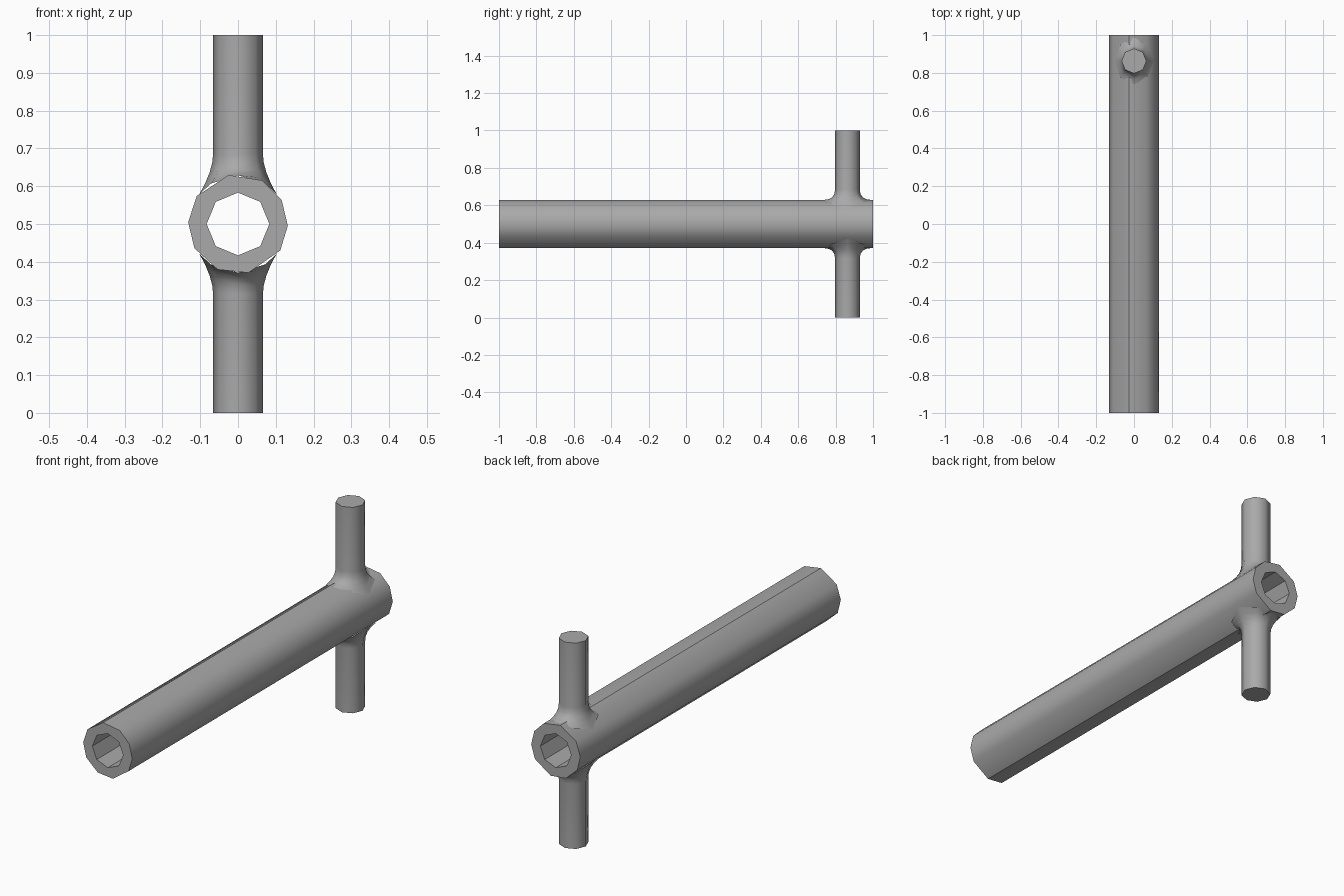
import bpy, bmesh
from math import radians, cos, sin, sqrt, pi

cube = bpy.data.objects.get("Cube")
if cube:
    bpy.data.objects.remove(cube, do_unlink=True)

steel = bpy.data.materials.new("plain grey")
steel.use_nodes = True
GREY = (0.4, 0.4, 0.4, 1)
steel.diffuse_color = GREY
steel.node_tree.nodes["Principled BSDF"].inputs["Base Color"].default_value = GREY

MID = 0.5          # height of the tube axis
TUBE_R = 0.132
BORE_R = 0.083
BAR_R = 0.066
BAR_Y = 0.863


def finish(bm, name, angle):
    bmesh.ops.recalc_face_normals(bm, faces=bm.faces)
    mesh = bpy.data.meshes.new(name)
    bm.to_mesh(mesh)
    bm.free()
    mesh.materials.append(steel)
    obj = bpy.data.objects.new(name, mesh)
    bpy.context.collection.objects.link(obj)
    bpy.ops.object.select_all(action='DESELECT')
    obj.select_set(True)
    bpy.context.view_layer.objects.active = obj
    bpy.ops.object.shade_smooth_by_angle(angle=radians(angle))
    return obj


def bridge(bm, a, b):
    for i in range(len(a)):
        j = (i + 1) % len(a)
        bm.faces.new((a[i], a[j], b[j], b[i]))


def prism(name, angles, radius, y0, y1):
    bm = bmesh.new()
    ends = [[bm.verts.new((radius * cos(radians(a)), y, MID + radius * sin(radians(a))))
             for a in angles] for y in (y0, y1)]
    bridge(bm, *ends)
    for end in ends:
        bm.faces.new(end)
    return finish(bm, name, 40)


# Main tube: uneven ten-sided outside with an octagonal bore
outer = (-2, 29, 61, 101, 146, 178, 209, 246, 282, 328)
tube = prism("main_tube", outer, TUBE_R, -1, 1)
cutter = prism("bore_cutter", range(0, 360, 45), BORE_R, -1.1, 1.1)
cutter.hide_render = True
cutter.hide_set(True)
cut = tube.modifiers.new("bore", 'BOOLEAN')
cut.object = cutter
cut.operation = 'DIFFERENCE'
cut.solver = 'EXACT'
bpy.context.view_layer.objects.active = tube
bpy.ops.object.modifier_apply(modifier="bore")
bpy.data.objects.remove(cutter, do_unlink=True)


# Cross bar half: octagonal rod that flares into a saddle on the tube
def bar(name, side):
    bm = bmesh.new()
    rings = []
    for t in (0, 0.25, 0.5, 0.75, 1):
        ring = []
        for k in range(8):
            c, s = cos(k * pi / 4), sin(k * pi / 4)
            x, y = 0.102 * c, 0.125 * s
            foot = (x, y, sqrt((TUBE_R - 0.003) ** 2 - x * x))
            corner = (BAR_R * c, BAR_R * s, 0.13 + 0.012 * c * c)
            top = (BAR_R * c, BAR_R * s, 0.185)
            p = [(1 - t) ** 2 * f + 2 * t * (1 - t) * m + t * t * e
                 for f, m, e in zip(foot, corner, top)]
            ring.append(bm.verts.new((p[0], BAR_Y + p[1], MID + side * p[2])))
        rings.append(ring)
    rings.append([bm.verts.new((v.co.x, v.co.y, MID + side * 0.5)) for v in rings[-1]])
    for a, b in zip(rings, rings[1:]):
        bridge(bm, a, b)
    bm.faces.new(rings[-1])
    finish(bm, name, 46)


bar("upper_bar", 1)
bar("lower_bar", -1)
